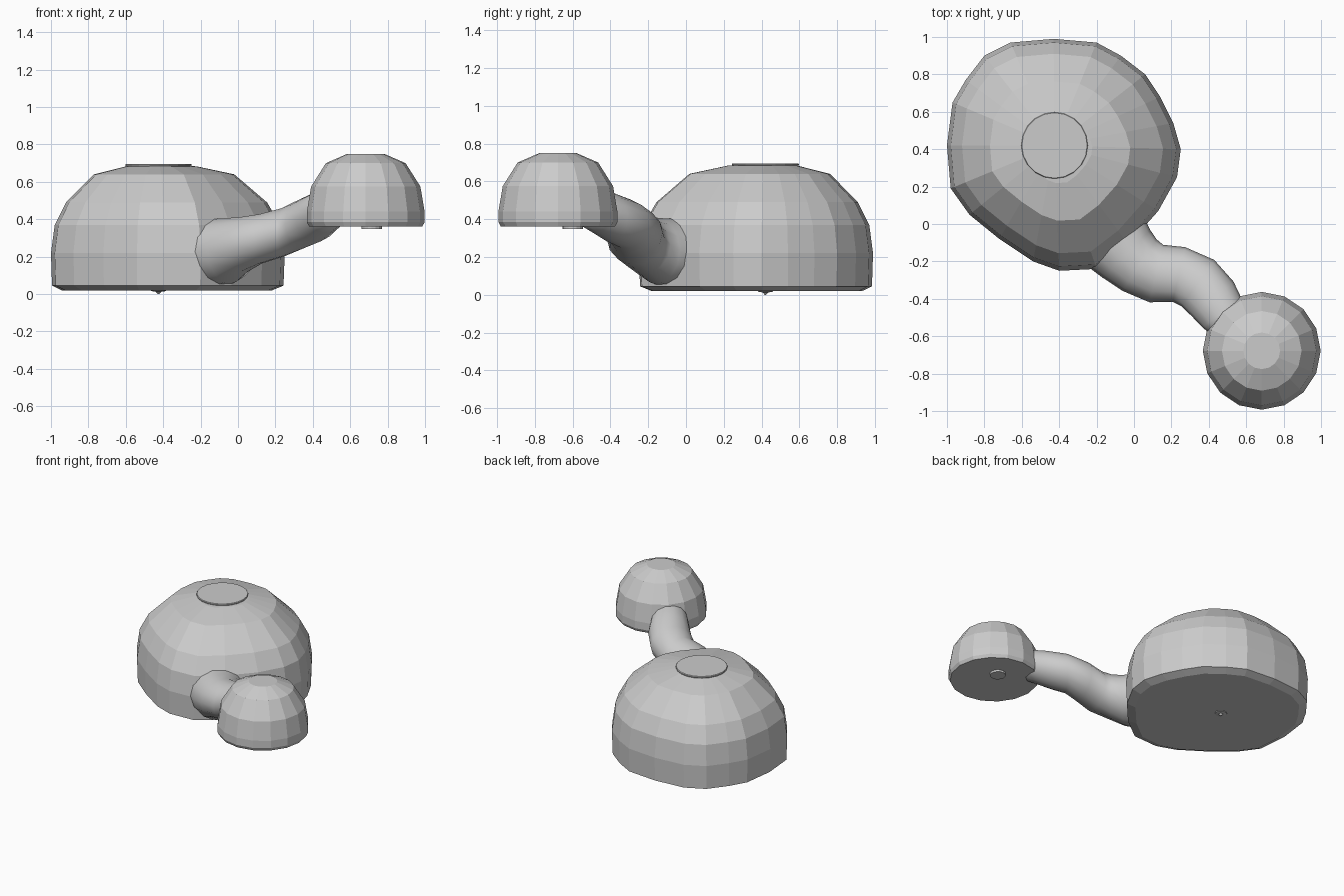
import bpy, bmesh
from math import sin, cos, pi
from mathutils import Vector

if "Cube" in bpy.data.objects:
    bpy.data.objects.remove(bpy.data.objects["Cube"])


def loft(name, rings, smooth=False):
    """Skin a list of equal-length closed rings and cap both ends."""
    bm = bmesh.new()
    loops = [[bm.verts.new(p) for p in ring] for ring in rings]
    n = len(loops[0])
    for a, b in zip(loops, loops[1:]):
        for i in range(n):
            j = (i + 1) % n
            bm.faces.new((a[i], a[j], b[j], b[i]))
    bm.faces.new(loops[0][::-1])
    bm.faces.new(loops[-1])
    bmesh.ops.recalc_face_normals(bm, faces=bm.faces)
    for f in bm.faces:
        f.smooth = smooth
    mesh = bpy.data.meshes.new(name)
    bm.to_mesh(mesh)
    bm.free()
    ob = bpy.data.objects.new(name, mesh)
    bpy.context.collection.objects.link(ob)
    return ob


def turned(name, x, y, profile, sides):
    """Lathe a (radius, z) profile around a vertical axis."""
    return loft(name, [[(x + r * cos(2 * pi * i / sides), y + r * sin(2 * pi * i / sides), z)
                        for i in range(sides)] for r, z in profile])


# Large domed body: slightly irregular plan outline shrunk towards the apex
outline = [(.25, .40), (.21, .54), (.14, .68), (.06, .80), (-.07, .90), (-.20, .97),
           (-.43, .99), (-.66, .97), (-.80, .90), (-.90, .77), (-.97, .65), (-1, .42),
           (-.98, .19), (-.88, .05), (-.72, -.08), (-.54, -.20), (-.40, -.25),
           (-.20, -.24), (-.03, -.11), (.13, .07), (.23, .25)]
cx, cy = -.425, .42
body_profile = [(.90, .02), (.99, .045), (1, .22), (.965, .37), (.86, .49),
                (.60, .64), (.30, .683), (.08, .688)]
loft("domed_body", [[(cx + (x - cx) * s, cy + (y - cy) * s, z) for x, y in outline]
                    for s, z in body_profile])

# Round cap on top and small nub underneath the body
turned("top_cap", cx, cy, [(.175, .68), (.178, .690), (.175, .696)], 20)
turned("body_bottom_nub", cx, cy, [(.045, .025), (.04, .016), (.015, .012), (.004, 0)], 10)

# Small domed head and its underside button
turned("domed_head", .683, -.678, [(.303, .362), (.315, .385), (.315, .44), (.292, .575),
                                   (.213, .70), (.098, .75)], 16)
turned("head_bottom_button", .715, -.60, [(.054, .37), (.054, .347)], 16)

# Winding neck: x, y, z, half width, half height
path = [(-.20, .02, .22, .21, .18), (-.11, -.08, .22, .205, .185), (-.04, -.16, .235, .18, .175),
        (.03, -.22, .265, .165, .15), (.12, -.265, .295, .158, .135), (.24, -.27, .33, .15, .132),
        (.34, -.315, .375, .152, .13), (.42, -.40, .41, .145, .13),
        (.47, -.475, .445, .13, .12), (.53, -.55, .47, .11, .10)]
rings = []
for k, (x, y, z, w, h) in enumerate(path):
    a, b = path[max(k - 1, 0)], path[min(k + 1, len(path) - 1)]
    d = Vector((b[0] - a[0], b[1] - a[1], 0)).normalized()
    side = Vector((-d.y, d.x, 0))
    rings.append([Vector((x, y, z)) + side * (w * cos(t)) + Vector((0, 0, h * sin(t)))
                  for t in (2 * pi * i / 14 for i in range(14))])
loft("neck", rings, smooth=True)
